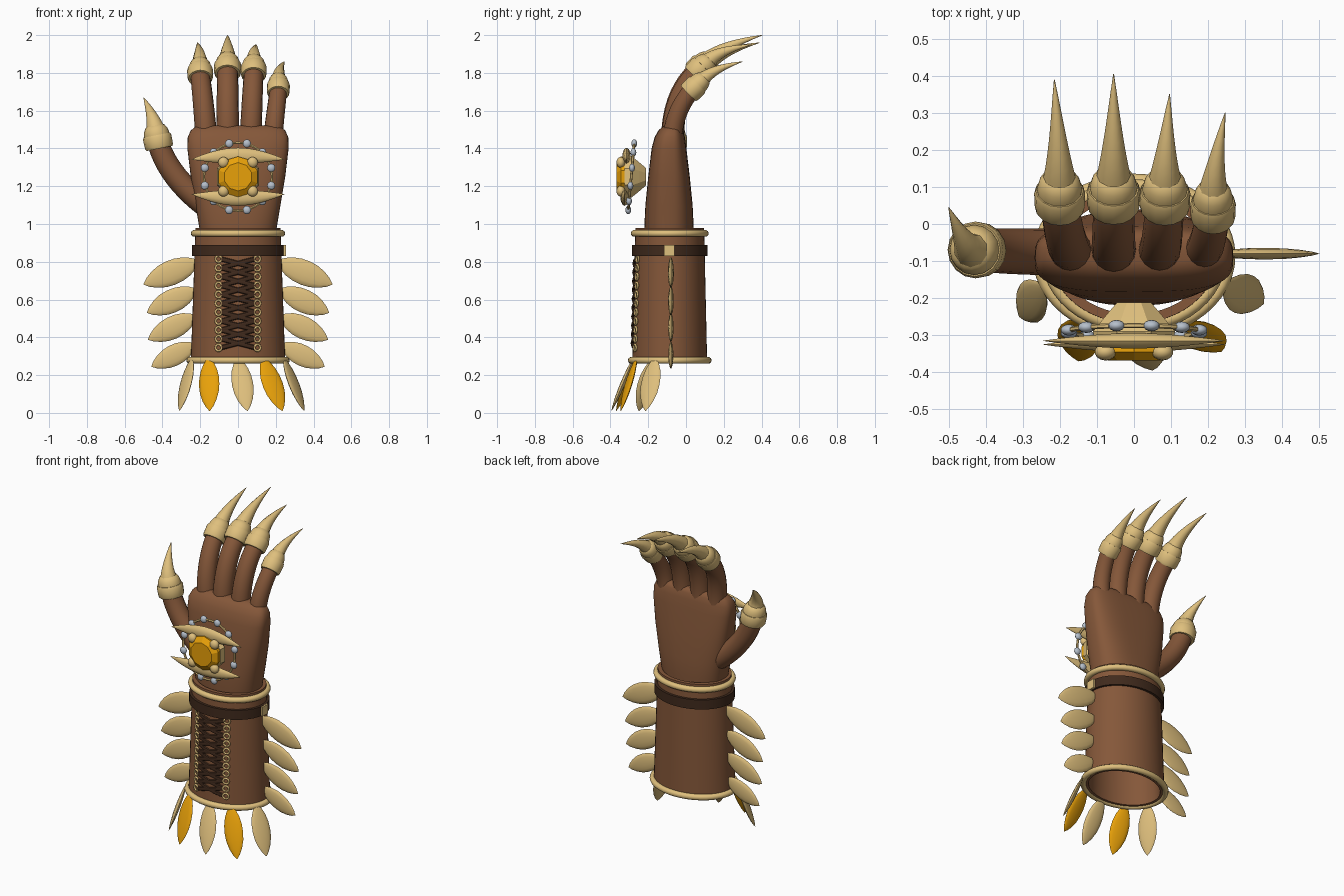
import bpy, bmesh
from math import sin, cos, pi, radians, sqrt
from mathutils import Vector as V

if "Cube" in bpy.data.objects:
    bpy.data.objects.remove(bpy.data.objects["Cube"])


def material(name, rgb):
    m = bpy.data.materials.new(name)
    m.diffuse_color = [(c / 255) ** 2.2 for c in rgb] + [1]
    m.use_nodes = True
    m.node_tree.nodes["Principled BSDF"].inputs["Base Color"].default_value = m.diffuse_color
    return m


LEATHER = material("leather", (132, 88, 60))
DARK = material("dark_leather", (66, 46, 34))
BONE = material("bone_gold", (222, 190, 124))
AMBER = material("amber", (232, 160, 18))
SILVER = material("silver", (180, 190, 202))


def skin(name, rings, mat, closed=False, smooth=40):
    """Bridge a list of equal-sized point rings into one mesh."""
    bm = bmesh.new()
    loops = [[bm.verts.new(p) for p in r] for r in rings]
    n = len(loops[0])
    pairs = list(zip(loops, loops[1:])) + ([(loops[-1], loops[0])] if closed else [])
    for a, b in pairs:
        for i in range(n):
            j = (i + 1) % n
            bm.faces.new((a[i], a[j], b[j], b[i]))
    if not closed:
        bm.faces.new(loops[0][::-1])
        bm.faces.new(loops[-1])
    bmesh.ops.recalc_face_normals(bm, faces=bm.faces)
    me = bpy.data.meshes.new(name)
    bm.to_mesh(me)
    bm.free()
    ob = bpy.data.objects.new(name, me)
    bpy.context.collection.objects.link(ob)
    me.materials.append(mat)
    if smooth:
        bpy.ops.object.select_all(action='DESELECT')
        ob.select_set(True)
        bpy.context.view_layer.objects.active = ob
        bpy.ops.object.shade_smooth_by_angle(angle=radians(smooth))
    return ob


def oval(z, cy, rx, ry, e=2, n=48):
    pts = []
    for i in range(n):
        c, s = cos(2 * pi * i / n), sin(2 * pi * i / n)
        pts.append(V((rx * abs(c) ** (2 / e) * (1 if c > 0 else -1),
                      cy + ry * abs(s) ** (2 / e) * (1 if s > 0 else -1), z)))
    return pts


def tube(name, pts, radii, mat, ref, squash=1, n=12, smooth=40, closed=False, turn=0):
    """Sweep an oval section along a path; ref is the wide direction."""
    pts, rings = [V(p) for p in pts], []
    m = len(pts)
    for k, p in enumerate(pts):
        if closed:
            t = pts[(k + 1) % m] - pts[k - 1]
        else:
            t = pts[min(k + 1, m - 1)] - pts[max(k - 1, 0)]
        t.normalize()
        side = V(ref) - V(ref).dot(t) * t
        side.normalize()
        nor = t.cross(side)
        rings.append([p + radii[k] * (side * cos(a) + nor * sin(a) * squash)
                      for a in [2 * pi * i / n + turn for i in range(n)]])
    return skin(name, rings, mat, closed, smooth)


def bez(a, b, c, n):
    a, b, c = V(a), V(b), V(c)
    return [a * (1 - t) ** 2 + b * 2 * t * (1 - t) + c * t * t for t in [i / n for i in range(n + 1)]]


# cuff: open leather sleeve with wall thickness
CY = -0.086


def cuff_r(z):
    t = (z - 0.27) / 0.71
    return 0.25 - 0.025 * t, 0.198 - 0.016 * t


skin("cuff", [oval(z, CY, cuff_r(z)[0] - d, cuff_r(z)[1] - d)
              for z, d in ((.27, 0), (.5, 0), (.75, 0), (.98, 0), (.98, .025), (.27, .025))],
     LEATHER, True)


def band(name, z, profile, mat):
    rx, ry = cuff_r(z)
    skin(name, [oval(z + dz, CY, rx + d, ry + d) for d, dz in profile], mat, True)


for name, z, r in (("bottom_trim", .278, .018), ("top_trim", .95, .018)):
    band(name, z, [(.006 + r * cos(k * pi / 5), r * sin(k * pi / 5)) for k in range(10)], BONE)
band("wrist_strap", .86, [(-.005, -.03), (.015, -.03), (.015, .03), (-.005, .03)], DARK)
bpy.ops.mesh.primitive_cube_add(size=1, location=(.243, -.088, .86))
buckle = bpy.context.object
buckle.name = "strap_buckle"
buckle.scale = (.022, .055, .058)
buckle.data.materials.append(BONE)

# palm
skin("palm", [oval(*s) for s in (
    (.88, -.09, .19, .125, 2.3), (1.0, -.09, .208, .13, 2.5), (1.1, -.09, .225, .125, 2.7),
    (1.25, -.09, .25, .11, 3), (1.4, -.09, .268, .092, 3.2), (1.46, -.086, .266, .08, 3.2),
    (1.495, -.08, .25, .066, 3), (1.515, -.075, .225, .05, 3), (1.522, -.072, .19, .03, 3))],
    LEATHER, smooth=50)


# fingers with banded claw caps
def finger(name, base, ctrl, cap, d, tip, r, ref):
    base, cap, d, tip = V(base), V(cap), V(d).normalized(), V(tip)
    path = bez(base, ctrl, cap + d * .02, 10)
    tube(name, path, [r * (1.08 - .012 * i) for i in range(11)], LEATHER, ref, n=16)
    c = r * 1.25
    tube(name + "_cap_band", [cap + d * s for s in (0, .01, .06, .072)],
         [c * .93, c, c * 1.02, c * .95], BONE, ref, n=16)
    tube(name + "_cap_dome", [cap + d * s for s in (.06, .08, .1, .12, .13)],
         [c * .9, c * .9, c * .83, c * .68, c * .4], BONE, ref, n=16)
    b = cap + d * .105
    claw = bez(b, b + d * (tip - b).length * .35, tip, 8)
    tube(name + "_claw", claw, [r * .84 * (1 - i / 8) ** .9 + .001 for i in range(9)], BONE, ref, n=10)


for name, bx, cap, tip, r in (
        ("index_finger", -.165, (-.2, .04, 1.77), (-.215, .39, 1.96), .054),
        ("middle_finger", -.055, (-.055, .045, 1.795), (-.055, .405, 2.0), .057),
        ("ring_finger", .066, (.083, .04, 1.785), (.096, .35, 1.95), .054),
        ("little_finger", .18, (.213, .012, 1.69), (.246, .3, 1.86), .048)):
    finger(name, (bx, -.07, 1.42), ((bx + cap[0]) / 2, -.08, cap[2] - .12), cap,
           ((cap[0] - bx) * .25, .7, .7), tip, r, (1, 0, 0))
finger("thumb", (-.17, -.075, 1.1), (-.36, -.075, 1.24), (-.416, -.07, 1.4),
       (-.2, 0, 1), (-.5, .045, 1.67), .06, (0, 1, 0))


# leaf-shaped plates on the sides and hem
def leaf(name, base, tip, w, ref, mat):
    base, tip = V(base), V(tip)
    prof = ((0, .2), (.08, .5), (.2, .78), (.35, .96), (.5, 1), (.65, .92), (.8, .68), (.92, .36), (1, .02))
    tube(name, [base.lerp(tip, t) for t, _ in prof], [w * q for _, q in prof], mat, ref, .24, 14, 50)


for s, side in ((1, "right"), (-1, "left")):
    for i, (bx, bz, tx, tz, w) in enumerate(((.215, .80, .5, .68, .066), (.225, .65, .482, .53, .062),
                                             (.225, .51, .476, .388, .06), (.23, .36, .458, .245, .056))):
        leaf(f"{side}_leaf_{i + 1}", (s * bx, -.08, bz), (s * tx, -.08, tz), w, (0, 0, 1), BONE)
for i, (bx, by, tx, ty, mat) in enumerate((
        (-.245, -.17, -.31, -.25, BONE), (-.155, -.26, -.15, -.37, AMBER), (0, -.28, .05, -.395, BONE),
        (.135, -.265, .235, -.345, AMBER), (.245, -.165, .35, -.215, BONE))):
    leaf(f"hem_leaf_{i + 1}", (bx, by, .285), (tx, ty, .01), .056,
         (-(by - CY) / .6, bx, 0) if abs(bx) > .2 else (1, -bx * -2, 0), mat)


# front lacing with eyelets
def front(x, z, off):
    rx, ry = cuff_r(z)
    return V((x, CY - (ry + off) * sqrt(1 - (x / rx) ** 2), z))


for i in range(11):
    z = .345 + i * .047
    for s in (-1, 1):
        p = front(s * .103, z, .006)
        bpy.ops.mesh.primitive_torus_add(major_radius=.017, minor_radius=.006, major_segments=14,
                                         minor_segments=6, location=p,
                                         rotation=(pi / 2, 0, s * .36))
        e = bpy.context.object
        e.name = f"eyelet_{i + 1}_{'right' if s > 0 else 'left'}"
        e.data.materials.append(BONE)
        bpy.ops.object.shade_smooth()
        if i < 10:
            tube(f"lace_{i + 1}_{s}", [front(s * x, z + (x + .09) / .18 * .047, .004)
                                       for x in (-.09, -.045, 0, .045, .09)],
                 [.013] * 5, DARK, (0, 0, 1), .6, 8)

# brooch: backing, jewel, prongs, wire ring, beads, two spindles
BZ = 1.25
tube("brooch_backing", [(0, y, BZ) for y in (-.212, -.25, -.29, -.325)], [.05, .085, .12, .112],
     BONE, (1, 0, 0), n=8, smooth=0, turn=pi / 8)
tube("jewel", [(0, y, BZ) for y in (-.3, -.345, -.368)], [.106, .108, .075],
     AMBER, (1, 0, 0), n=10, smooth=0, turn=pi / 10)


def ring_pt(a, r=.18):
    return V((r * cos(a), -.29 + .09 * r * sin(a), BZ + r * sin(a)))


tube("brooch_wire", [ring_pt(2 * pi * k / 48) for k in range(48)], [.007] * 48, BONE,
     (0, 1, 0), n=6, closed=True)


def ball(name, p, r, mat, scale=(1, 1, 1)):
    bpy.ops.mesh.primitive_uv_sphere_add(segments=14, ring_count=8, radius=r, location=p)
    o = bpy.context.object
    o.name, o.scale = name, scale
    o.data.materials.append(mat)
    bpy.ops.object.shade_smooth()


for k in range(12):
    ball(f"bead_{k + 1}", ring_pt((k + .5) * pi / 6, .182), .022, SILVER, (1, .7, 1))
for sx in (-1, 1):
    for sz in (-1, 1):
        ball(f"prong_{sx}_{sz}", (sx * .077, -.345, BZ + sz * .076), .029, BONE, (1, .8, 1))
for s, y, name in ((1, -.315, "upper_spindle"), (-1, -.325, "lower_spindle")):
    ts = [k / 8 - 1 for k in range(17)]
    tube(name, [(.245 * t, y, BZ + s * (.11 - .018 * t * t)) for t in ts],
         [.043 * (1 - abs(t) ** 1.7) + .001 for t in ts], BONE, (0, 0, 1), .5, 10)
